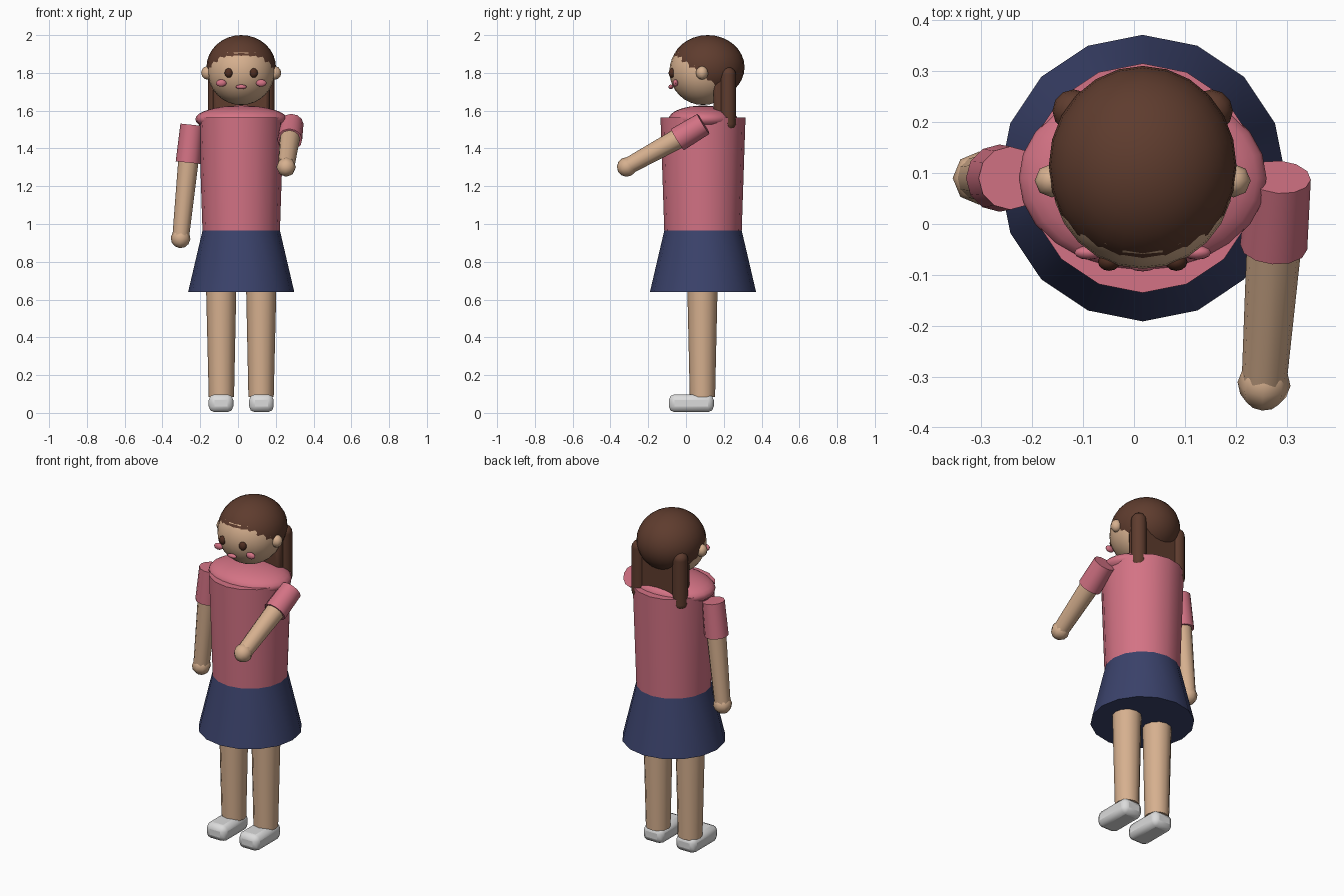
import bpy
import math
from mathutils import Vector

if "Cube" in bpy.data.objects:
    bpy.data.objects.remove(bpy.data.objects["Cube"], do_unlink=True)


def material(name, srgb):
    col = [c / 12.92 if c < 0.04045 else ((c + 0.055) / 1.055) ** 2.4 for c in srgb] + [1.0]
    m = bpy.data.materials.new(name)
    m.use_nodes = True
    m.diffuse_color = col
    m.node_tree.nodes["Principled BSDF"].inputs["Base Color"].default_value = col
    return m


SKIN = material("skin", (0.84, 0.69, 0.56))
PINK = material("pink cloth", (0.83, 0.45, 0.52))
NAVY = material("navy cloth", (0.23, 0.26, 0.42))
HAIR = material("brown hair", (0.37, 0.235, 0.18))
EYE = material("dark brown eye", (0.31, 0.18, 0.13))
WHITE = material("white shoe", (0.86, 0.86, 0.86))

CX, CY = 0.017, 0.09  # body axis


def finish(name, mat, angle=35):
    ob = bpy.context.object
    ob.name = name
    ob.data.materials.append(mat)
    bpy.ops.object.transform_apply(location=False, rotation=True, scale=True)
    bpy.ops.object.shade_smooth_by_angle(angle=math.radians(angle))
    return ob


def ball(name, mat, loc, size, segs=24, rings=16, rot=(0, 0, 0)):
    bpy.ops.mesh.primitive_uv_sphere_add(segments=segs, ring_count=rings, radius=1,
                                         location=loc, rotation=rot)
    bpy.context.object.scale = size
    return finish(name, mat, 50)


def tube(name, mat, a, b, ra, rb, sides=12):
    """Tapered cylinder from point a (radius ra) to point b (radius rb)."""
    a, b = Vector(a), Vector(b)
    d = b - a
    turn = d.to_track_quat('Z', 'Y').to_euler()
    bpy.ops.mesh.primitive_cone_add(vertices=sides, radius1=ra, radius2=rb, depth=d.length,
                                    location=(a + b) / 2, rotation=turn)
    return finish(name, mat)


def box(name, mat, loc, size, bevel, segs):
    bpy.ops.mesh.primitive_cube_add(size=1, location=loc)
    ob = bpy.context.object
    ob.scale = size
    ob = finish(name, mat)
    mod = ob.modifiers.new("round", 'BEVEL')
    mod.width, mod.segments = bevel, segs
    return ob


# Clothing
tube("skirt", NAVY, (CX, CY, 0.64), (CX, CY, 0.965), 0.281, 0.205, 16)
tube("shirt_body", PINK, (CX, CY, 0.965), (CX, CY, 1.563), 0.205, 0.225, 16)
ball("shirt_shoulders", PINK, (CX, CY, 1.555), (0.243, 0.182, 0.072))

# Head, hair and its flat back fall
ball("head", SKIN, (CX, CY, 1.808), (0.178, 0.178, 0.178))
ball("hair_cap", HAIR, (CX, 0.115, 1.83), (0.184, 0.195, 0.17))
box("hair_back", HAIR, (CX, 0.195, 1.66), (0.30, 0.10, 0.30), 0.02, 2)

for s, side in ((-1, "right"), (1, "left")):
    # Face and hair strands
    ball(f"{side}_ear", SKIN, (CX + s * 0.178, 0.085, 1.80), (0.034, 0.033, 0.036), 8, 6)
    ball(f"{side}_eye", EYE, (CX + s * 0.066, -0.074, 1.80), (0.022, 0.018, 0.025), 12, 8)
    ball(f"{side}_cheek", PINK, (CX + s * 0.106, -0.056, 1.746), (0.028, 0.014, 0.019), 12, 8)
    sx = CX + s * 0.135
    tube(f"{side}_strand", HAIR, (sx, 0.222, 1.53), (sx, 0.222, 1.79), 0.042, 0.042)
    for z, end in ((1.53, "tip"), (1.79, "top")):
        ball(f"{side}_strand_{end}", HAIR, (sx, 0.222, z), (0.042, 0.042, 0.042), 12, 8)
    # Leg and shoe
    tube(f"{side}_leg", SKIN, (CX + s * 0.105, 0.087, 0.085), (CX + s * 0.106, 0.087, 0.66),
         0.067, 0.080)
    box(f"{side}_shoe", WHITE, (CX + s * 0.107, 0.028, 0.051), (0.13, 0.238, 0.094), 0.03, 2)

ball("mouth", PINK, (CX, -0.080, 1.726), (0.029, 0.013, 0.012), 12, 8)

# Arms: shoulder, sleeve end, hand centre
ARMS = {
    "right": ((-0.243, 0.09, 1.525), (-0.264, 0.09, 1.325), (-0.304, 0.09, 0.924)),
    "left": ((0.285, 0.092, 1.53), (0.274, -0.045, 1.447), (0.255, -0.314, 1.302)),
}
for side, (top, cuff, hand) in ARMS.items():
    tube(f"{side}_sleeve", PINK, top, cuff, 0.062, 0.066)
    tube(f"{side}_arm", SKIN, Vector(top).lerp(Vector(cuff), 0.5), hand, 0.056, 0.044)
    turn = (Vector(hand) - Vector(cuff)).to_track_quat('Z', 'Y').to_euler()
    ball(f"{side}_hand", SKIN, hand, (0.052, 0.052, 0.052), 8, 6, turn)
